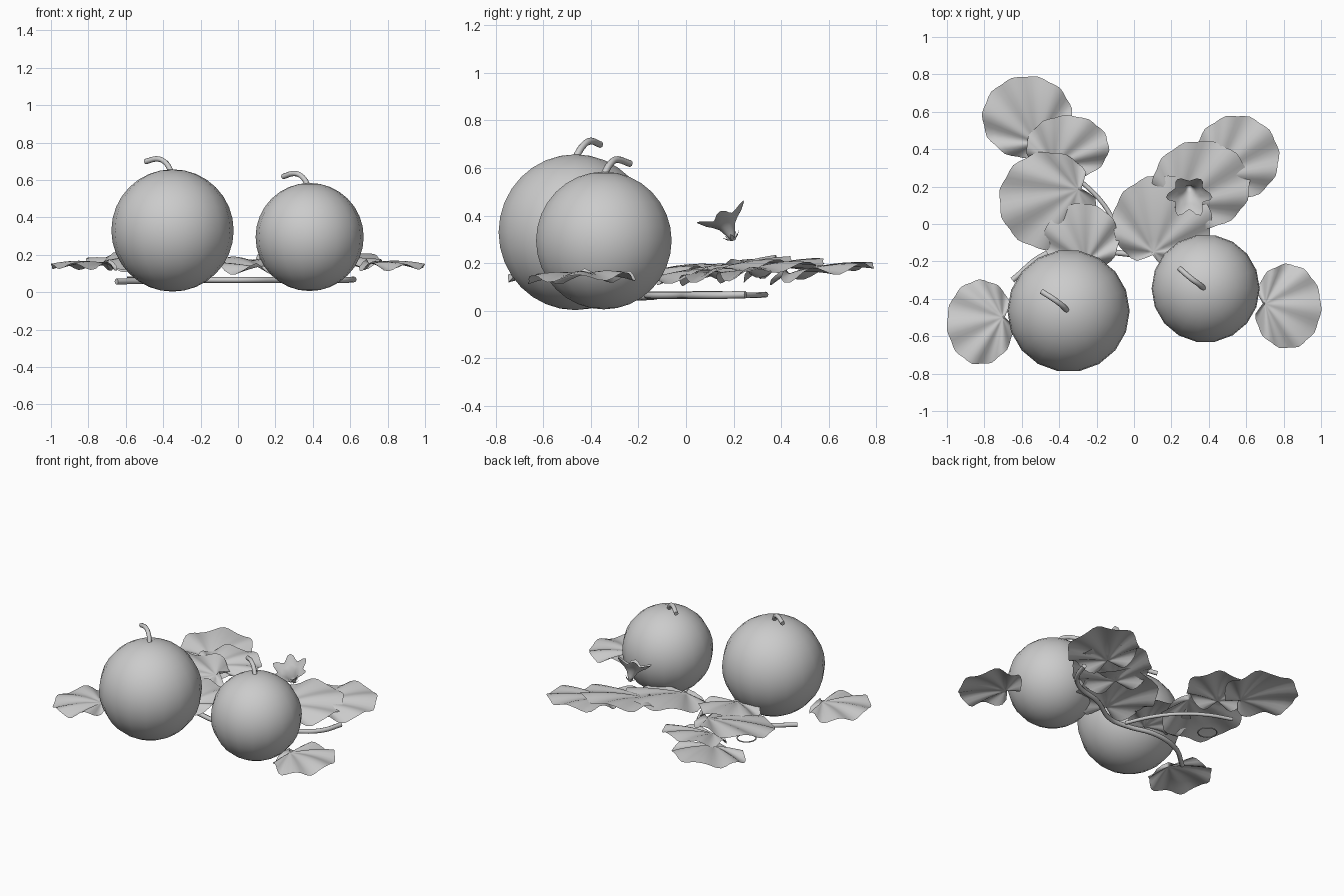
import bpy, bmesh, math
from mathutils import Vector, Matrix

if "Cube" in bpy.data.objects:
    bpy.data.objects.remove(bpy.data.objects["Cube"])

grey = bpy.data.materials.new("plain_grey")
grey.diffuse_color = (0.6, 0.6, 0.6, 1)
grey.use_nodes = True
grey.node_tree.nodes["Principled BSDF"].inputs["Base Color"].default_value = grey.diffuse_color


def finish(bm, name, smooth=True):
    bmesh.ops.recalc_face_normals(bm, faces=bm.faces[:])
    mesh = bpy.data.meshes.new(name)
    bm.to_mesh(mesh)
    bm.free()
    mesh.materials.append(grey)
    for p in mesh.polygons:
        p.use_smooth = smooth
    obj = bpy.data.objects.new(name, mesh)
    bpy.context.collection.objects.link(obj)
    return obj


def tube(name, points, radius, cyclic=False):
    curve = bpy.data.curves.new(name, 'CURVE')
    curve.dimensions = '3D'
    curve.bevel_depth = radius
    curve.bevel_resolution = 2
    curve.resolution_u = 6
    curve.use_fill_caps = True
    spline = curve.splines.new('BEZIER')
    spline.bezier_points.add(len(points) - 1)
    spline.use_cyclic_u = cyclic
    for bp, co in zip(spline.bezier_points, points):
        bp.co = co
        bp.handle_left_type = bp.handle_right_type = 'AUTO'
    curve.materials.append(grey)
    obj = bpy.data.objects.new(name, curve)
    bpy.context.collection.objects.link(obj)


def melon(name, centre, radius):
    bm = bmesh.new()
    turn = Matrix.Translation(centre) @ Matrix.Rotation(math.pi / 2, 4, 'Z')
    bmesh.ops.create_uvsphere(bm, u_segments=18, v_segments=16, radius=radius, matrix=turn)
    finish(bm, name)


def leaf(name, cx, cy, cz, rx, ry, heading, slope):
    """Round notched leaf, domed, with folds fanning out from the stalk."""
    n, rings = 44, 6
    a = math.radians(heading)
    bm = bmesh.new()
    stalk = Vector((-0.66, 0))

    def place(u, t, fold):
        x = (u.x * math.cos(a) - u.y * math.sin(a)) * rx
        y = (u.x * math.sin(a) + u.y * math.cos(a)) * ry
        dome = 0.018 - 0.024 * u.length_squared
        return (cx + x, cy + y, cz + slope * y + dome + fold * t ** 1.2)

    hub = bm.verts.new(place(stalk, 0, 0))
    loops = []
    for k in range(1, rings + 1):
        t = k / rings
        row = []
        for i in range(n):
            th = -math.pi + 2 * math.pi * i / n
            notch = 0.25 * math.exp(-((math.pi - abs(th)) / 0.22) ** 2)
            r = 1 + 0.02 * math.cos(11 * th) - notch
            edge = Vector((math.cos(th), math.sin(th))) * r
            # folds are strongest on the two lobes beside the stalk
            fold = 0.017 * math.cos(6 * th) * (1.2 - 0.4 * math.cos(th))
            row.append(bm.verts.new(place(stalk.lerp(edge, t), t, fold)))
        loops.append(row)
    for i in range(n):
        j = (i + 1) % n
        bm.faces.new((hub, loops[0][i], loops[0][j]))
        for lo, hi in zip(loops, loops[1:]):
            bm.faces.new((lo[i], hi[i], hi[j], lo[j]))
    finish(bm, name)


# Melons and their bent stems
melon("large_melon", (-0.35, -0.465, 0.33), 0.327)
melon("small_melon", (0.383, -0.345, 0.295), 0.289)
tube("large_melon_stem", [(-0.355, -0.465, 0.64), (-0.385, -0.435, 0.69),
                          (-0.425, -0.405, 0.712), (-0.495, -0.36, 0.698)], 0.0145)
tube("small_melon_stem", [(0.375, -0.345, 0.57), (0.345, -0.32, 0.615),
                          (0.31, -0.295, 0.634), (0.24, -0.235, 0.618)], 0.0145)

# Leaves: centre, half widths, heading of the tip, slope toward the back
for i, spec in enumerate([
        (-0.57, 0.57, 0.168, 0.24, 0.22, 110, 0.14),
        (-0.355, 0.41, 0.182, 0.22, 0.17, 60, 0.20),
        (-0.46, 0.125, 0.175, 0.26, 0.26, 200, 0.17),
        (-0.28, -0.08, 0.16, 0.20, 0.19, 100, 0.16),
        (-0.82, -0.525, 0.145, 0.18, 0.225, 190, 0.0),
        (0.82, -0.44, 0.145, 0.18, 0.225, -5, 0.03),
        (0.15, 0.01, 0.152, 0.265, 0.25, 75, 0.16),
        (0.36, 0.21, 0.176, 0.26, 0.235, 45, 0.19),
        (0.55, 0.355, 0.176, 0.225, 0.225, 40, 0.15)]):
    leaf("leaf_%d" % (i + 1), *spec)

# Creeping vine with a side branch
tube("main_vine", [(-0.65, -0.30, 0.057), (-0.47, -0.16, 0.06), (-0.27, -0.12, 0.065),
                   (-0.08, -0.155, 0.065), (0.06, -0.155, 0.065), (0.28, -0.03, 0.065),
                   (0.47, 0.03, 0.065), (0.57, 0.12, 0.065), (0.62, 0.25, 0.068)], 0.0155)
tube("vine_branch", [(-0.04, -0.13, 0.065), (-0.12, 0.04, 0.065), (-0.22, 0.17, 0.065),
                     (-0.37, 0.28, 0.065), (-0.53, 0.335, 0.068)], 0.012)

# Curled tendril
tube("tendril", [(-0.53 + 0.06 * math.cos(k * math.pi / 4),
                  0.09 + 0.06 * math.sin(k * math.pi / 4), 0.08) for k in range(8)],
     0.004, True)

# Flower: trumpet flaring into six broad pointed petals, leaning forward
axis = Vector((0, -0.42, 0.91)).normalized()
turn = Matrix.Translation((0.295, 0.2, 0.295)) @ axis.to_track_quat('Z', 'Y').to_matrix().to_4x4()
bm = bmesh.new()
rows = []
n = 36
for r, h, wave in [(0.008, 0.0, 0), (0.02, 0.03, 0), (0.036, 0.065, 0.03),
                   (0.062, 0.09, 0.07), (0.09, 0.108, 0.13), (0.104, 0.122, 0.19)]:
    row = []
    for i in range(n):
        th = 2 * math.pi * i / n
        c = math.cos(6 * th)
        rr = r * (1 + wave * c)
        row.append(bm.verts.new(turn @ Vector((rr * math.cos(th), rr * math.sin(th),
                                               h + 0.07 * wave * c))))
    rows.append(row)
for lo, hi in zip(rows, rows[1:]):
    for i in range(n):
        j = (i + 1) % n
        bm.faces.new((lo[i], lo[j], hi[j], hi[i]))
bm.faces.new(rows[0][::-1])
finish(bm, "flower")

# Small sepals under the flower
bm = bmesh.new()
for k in range(5):
    th = 2 * math.pi * k / 5
    out = Vector((math.cos(th), math.sin(th), 0))
    side = Vector((-out.y, out.x, 0))
    pts = [out * 0.006, out * 0.022 + side * 0.009 + Vector((0, 0, 0.012)),
           out * 0.042 + Vector((0, 0, 0.032)), out * 0.022 - side * 0.009 + Vector((0, 0, 0.012))]
    bm.faces.new([bm.verts.new(turn @ p) for p in pts])
finish(bm, "sepals", False)
